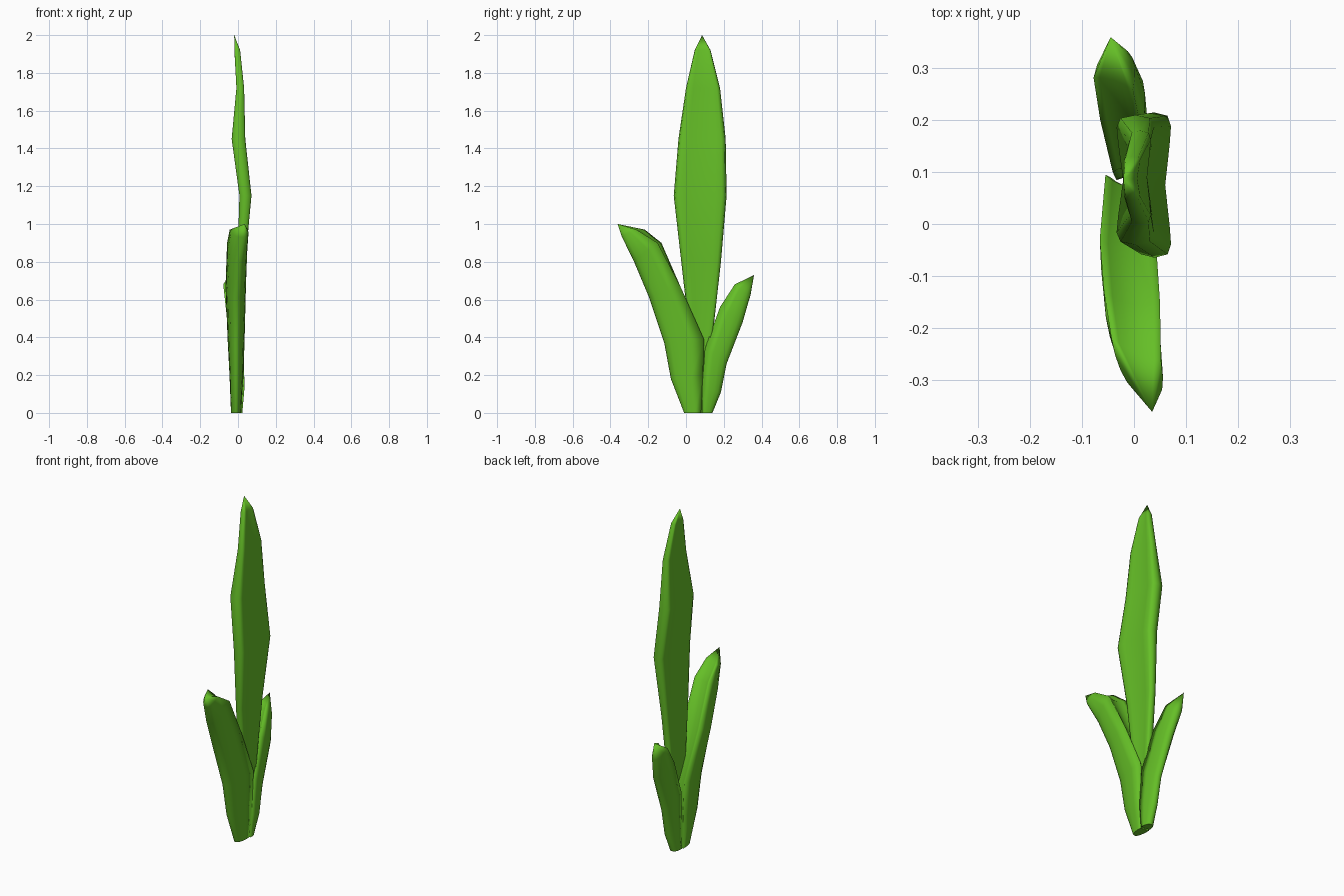
import bpy, math
from mathutils import Vector

if "Cube" in bpy.data.objects:
    bpy.data.objects.remove(bpy.data.objects["Cube"])

mat = bpy.data.materials.new("leaf_green")
mat.diffuse_color = (0.13, 0.52, 0.02, 1)
mat.use_nodes = True
mat.node_tree.nodes["Principled BSDF"].inputs["Base Color"].default_value = mat.diffuse_color


def power(v, e):
    return math.copysign(abs(v) ** e, v)


# Cross-sections as (depth, width) from -1 to 1
flat_ring = []  # flattened blade, slightly pinched in the middle
for i in range(16):
    t = math.pi * i / 8
    c, s = math.cos(t), math.sin(t)
    flat_ring.append((power(c, .6) * (.55 + .7 * abs(s)), power(s, .6)))
keel_ring = []  # round keel outside, shallow trough inside
for i in range(11):
    a = math.pi * (i / 10 - .5)
    keel_ring.append((1 - 2 * power(math.cos(a), .85), power(math.sin(a), .85)))
keel_ring += [(1 - .2 * (1 - v * v), v) for v in (.7, .35, 0, -.35, -.7)]


def leaf(name, ring, rows, tip):
    """Loft a ring along rows of (outer edge, inner edge, half width vector) to a tip."""
    verts, faces, n = [], [], len(ring)
    for outer, inner, half in rows:
        a, b, w = Vector(outer), Vector(inner), Vector(half)
        verts += [(a + b) / 2 + (b - a) / 2 * u + w * v for u, v in ring]
    for r in range(len(rows) - 1):
        for i in range(n):
            a, b = r * n + i, r * n + (i + 1) % n
            faces.append((a, b, b + n, a + n))
    verts.append(Vector(tip))
    last = (len(rows) - 1) * n
    faces += [(last + i, last + (i + 1) % n, len(verts) - 1) for i in range(n)]
    faces.append(tuple(range(n - 1, -1, -1)))
    me = bpy.data.meshes.new(name)
    me.from_pydata(verts, [], faces)
    me.materials.append(mat)
    ob = bpy.data.objects.new(name, me)
    bpy.context.collection.objects.link(ob)
    # smooth sides, flat base
    for p in me.polygons:
        p.use_smooth = len(p.vertices) < 5


# Tall upright leaf: z, centre y, half width, left x, right x
tall = [(0, .075, .035, -.02, .005), (.4, .08, .06, -.015, .03), (.8, .08, .105, -.007, .042),
        (1.15, .075, .14, .002, .077), (1.45, .085, .125, -.04, .045),
        (1.72, .09, .09, -.012, .036), (1.92, .088, .042, -.022, .014)]
leaf("tall_leaf", flat_ring,
     [((b, y, z), (m, y, z), (0, h, 0)) for z, y, h, b, m in tall], (-.02, .085, 2.0))

# Side leaves: outer edge x y z, inner edge x y z, half width x y
big = [(-.01, -.01, 0, -.01, .08, 0, .027, 0), (-.01, -.08, .18, -.008, .09, .2, .037, 0),
       (-.01, -.115, .37, -.01, .095, .39, .045, 0), (-.01, -.195, .61, -.012, -.03, .67, .054, 0),
       (.0, -.275, .8, -.004, -.14, .9, .054, -.01), (.02, -.335, .93, .004, -.24, .97, .048, -.022)]
small = [(-.005, .14, 0, -.005, .085, 0, .028, 0), (0, .185, .11, 0, .085, .13, .034, 0),
         (0, .215, .26, -.005, .1, .34, .036, 0), (-.005, .3, .48, -.025, .19, .56, .04, -.01),
         (-.025, .34, .62, -.04, .27, .68, .038, -.012)]
for name, rows, tip in (("front_leaf", big, (.035, -.362, 1.0)),
                        ("back_leaf", small, (-.045, .36, .73))):
    leaf(name, keel_ring, [(r[:3], r[3:6], (r[6], r[7], 0)) for r in rows], tip)
